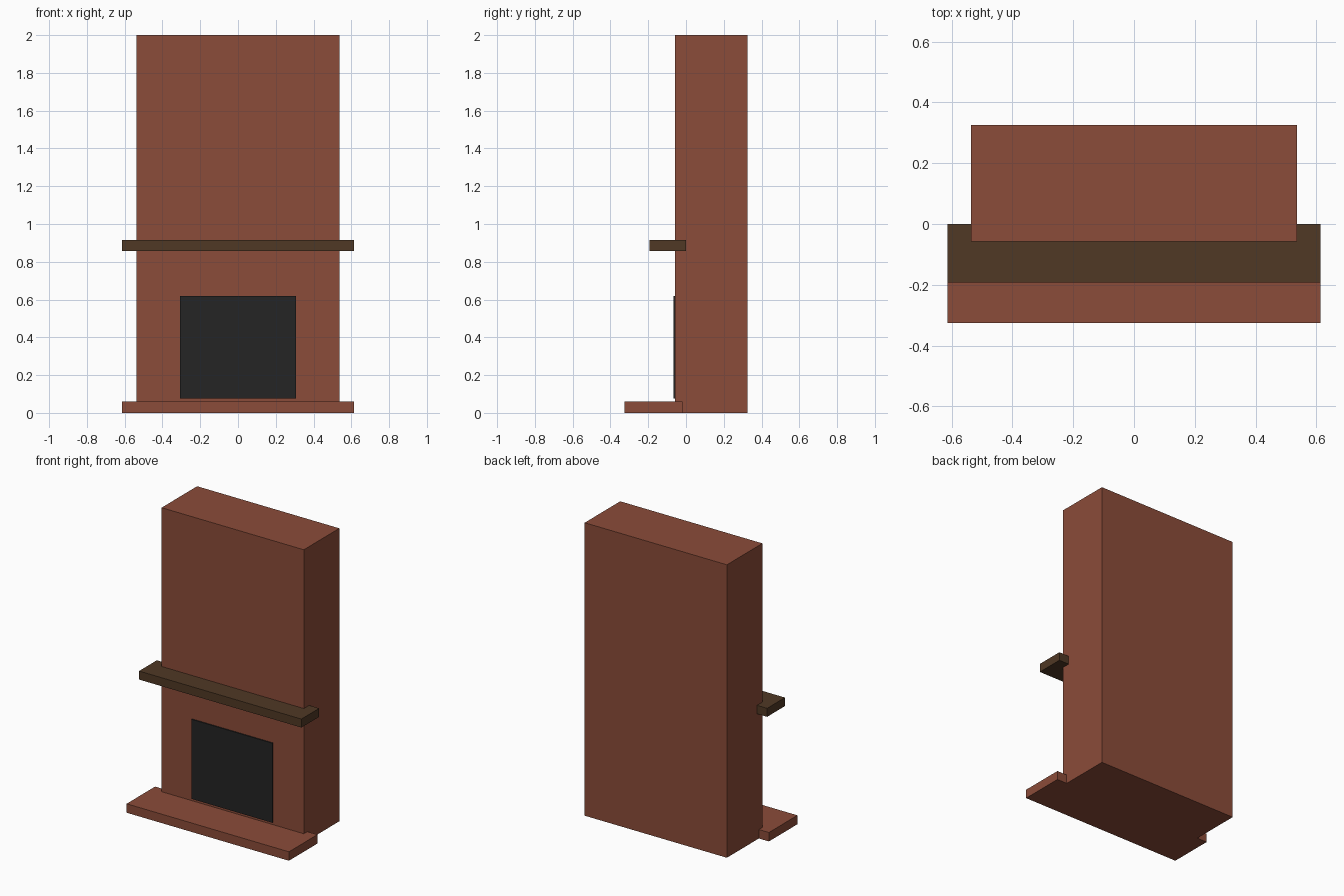
import bpy

default = bpy.data.objects.get("Cube")
if default:
    bpy.data.objects.remove(default, do_unlink=True)


def material(name, rgb):
    mat = bpy.data.materials.new(name)
    mat.use_nodes = True
    colour = (*rgb, 1)
    mat.diffuse_color = colour
    bsdf = next(n for n in mat.node_tree.nodes if n.type == "BSDF_PRINCIPLED")
    bsdf.inputs["Base Color"].default_value = colour
    return mat


def box(name, x, y, z, mat):
    """Box spanning the given (low, high) range on each axis."""
    spans = (x, y, z)
    bpy.ops.mesh.primitive_cube_add(size=1, location=[(a + b) / 2 for a, b in spans])
    obj = bpy.context.object
    obj.name = name
    obj.scale = [b - a for a, b in spans]
    bpy.ops.object.transform_apply(location=False, rotation=False, scale=True)
    obj.data.materials.append(mat)
    return obj


brick = material("red brick", (0.258, 0.072, 0.041))
wood = material("dark wood", (0.080, 0.040, 0.018))
soot = material("soot black", (0.018, 0.018, 0.018))

# Chimney body, full height
box("chimney_breast", (-0.537, 0.537), (-0.057, 0.326), (0, 2), brick)
# Hearth slab on the floor
box("hearth", (-0.613, 0.613), (-0.326, -0.019), (0, 0.061), brick)
# Wooden shelf wrapped around the front of the chimney
box("mantel_shelf", (-0.613, 0.613), (-0.192, 0), (0.858, 0.916), wood)
# Dark opening, a thin plate on the chimney front
box("firebox_opening", (-0.306, 0.306), (-0.065, -0.056), (0.077, 0.62), soot)
